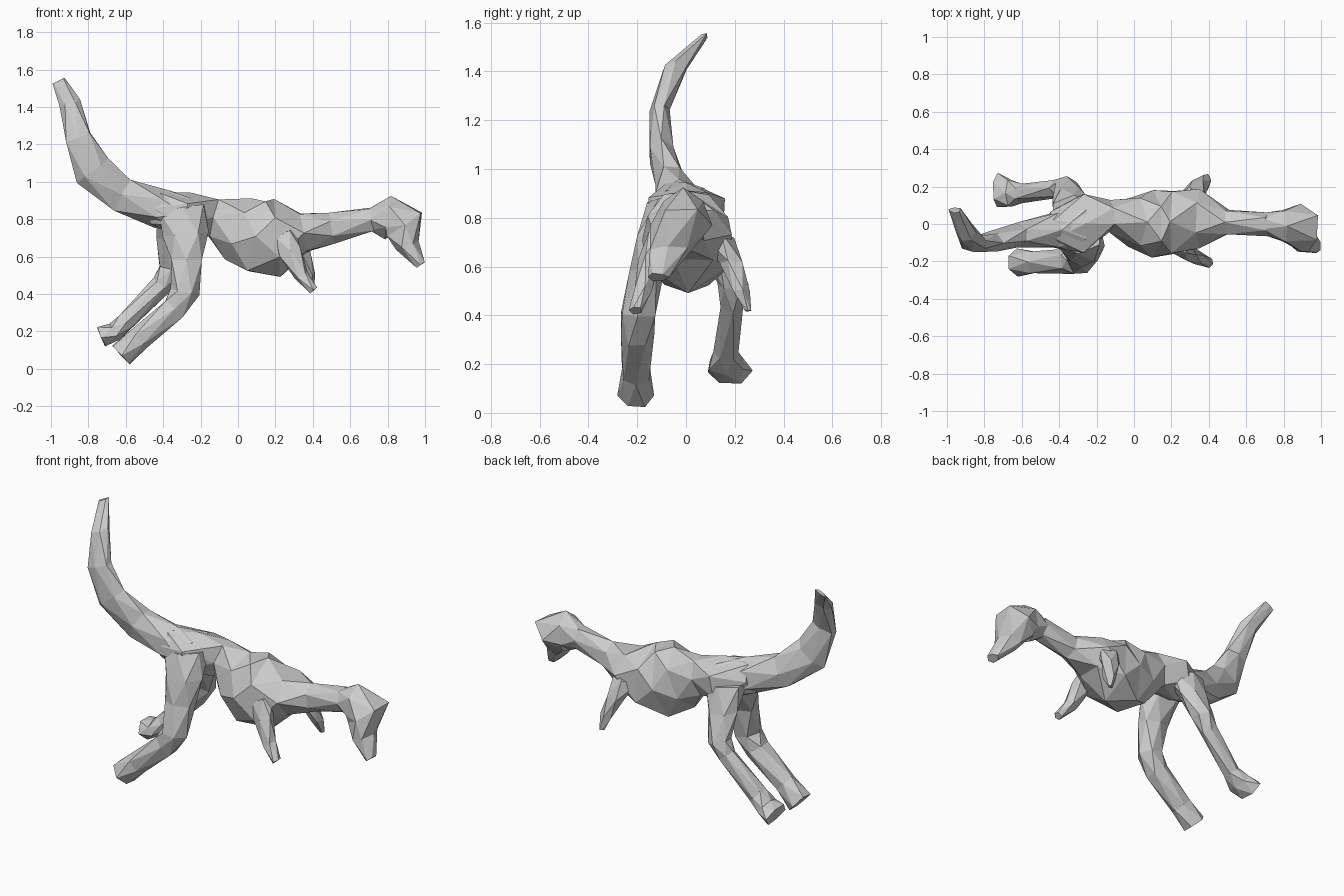
import bpy, bmesh, math, random
from mathutils import Vector

random.seed(4)
if "Cube" in bpy.data.objects:
    bpy.data.objects.remove(bpy.data.objects["Cube"], do_unlink=True)

GREY = (0.6, 0.6, 0.6, 1)
stone = bpy.data.materials.new("plain grey")
stone.use_nodes = True
stone.diffuse_color = GREY
stone.node_tree.nodes["Principled BSDF"].inputs["Base Color"].default_value = GREY


def limb(name, stations, sides=6, jitter=0.004):
    """Faceted tube through stations (x, y, z, half width along y, half depth)."""
    bm = bmesh.new()
    centres = [Vector(s[:3]) for s in stations]
    across = Vector((0, 1, 0))
    rings = []
    for i, (x, y, z, wide, deep) in enumerate(stations):
        along = centres[min(i + 1, len(centres) - 1)] - centres[max(i - 1, 0)]
        out = across.cross(along).normalized()
        ring = []
        for k in range(sides):
            a = math.tau * (k + (i % 2) / 2) / sides
            p = centres[i] + 1.06 * (across * wide * math.cos(a) + out * deep * math.sin(a))
            p += Vector([random.uniform(-jitter, jitter) for _ in range(3)])
            ring.append(bm.verts.new(p))
        rings.append(ring)
    # Alternate rings are turned half a step, so triangles zigzag between them
    for i, (a, b) in enumerate(zip(rings, rings[1:])):
        if i % 2:
            a, b = b, a
        for k in range(sides):
            n = (k + 1) % sides
            bm.faces.new((a[k], a[n], b[k]))
            bm.faces.new((a[n], b[n], b[k]))
    bm.faces.new(rings[0])
    bm.faces.new(rings[-1])
    bmesh.ops.recalc_face_normals(bm, faces=bm.faces)
    mesh = bpy.data.meshes.new(name)
    bm.to_mesh(mesh)
    bm.free()
    mesh.materials.append(stone)
    obj = bpy.data.objects.new(name, mesh)
    bpy.context.collection.objects.link(obj)
    return obj


# Raised tail, running into the hips
limb("tail", [
    (-.96, .075, 1.54, .015, .035), (-.90, -.04, 1.42, .05, .055),
    (-.855, -.11, 1.24, .04, .075), (-.775, -.10, 1.06, .055, .10),
    (-.62, -.06, .93, .065, .10), (-.42, -.03, .86, .10, .10),
    (-.28, 0, .82, .15, .11)])

# Hips, narrow waist, deep chest and neck
limb("torso_and_neck", [
    (-.45, -.03, .86, .09, .09), (-.28, 0, .82, .17, .12),
    (-.13, .04, .81, .08, .11), (0, .01, .75, .14, .17),
    (.10, 0, .71, .17, .21), (.21, .01, .70, .18, .20),
    (.35, .03, .73, .15, .11), (.50, .01, .75, .07, .08),
    (.72, 0, .80, .06, .065)])

# Head with the muzzle drooping to one side
limb("head", [
    (.70, 0, .795, .055, .06), (.80, -.01, .81, .09, .11),
    (.89, -.02, .77, .12, .12), (.905, -.07, .66, .085, .065),
    (.975, -.115, .555, .04, .03)])

# Hind legs: thigh, knee, shin, foot
limb("right_hind_leg", [
    (-.30, -.06, .86, .09, .13), (-.28, -.12, .72, .09, .12),
    (-.275, -.16, .58, .07, .085), (-.285, -.195, .41, .075, .075),
    (-.34, -.20, .32, .065, .07), (-.53, -.205, .16, .06, .06),
    (-.625, -.205, .075, .07, .07)])
limb("left_hind_leg", [
    (-.32, .07, .82, .08, .12), (-.34, .13, .68, .07, .09),
    (-.36, .19, .53, .06, .065), (-.41, .19, .45, .05, .055),
    (-.60, .165, .25, .05, .05), (-.66, .165, .20, .075, .05),
    (-.73, .18, .17, .085, .06)])

# Short forelimbs
limb("right_forelimb", [
    (.24, -.11, .72, .05, .07), (.28, -.15, .63, .045, .06),
    (.34, -.18, .50, .035, .04), (.405, -.205, .42, .025, .025)], 5)
limb("left_forelimb", [
    (.30, .12, .72, .07, .08), (.34, .19, .61, .05, .05),
    (.375, .225, .50, .035, .035), (.39, .255, .42, .012, .015)], 5)
